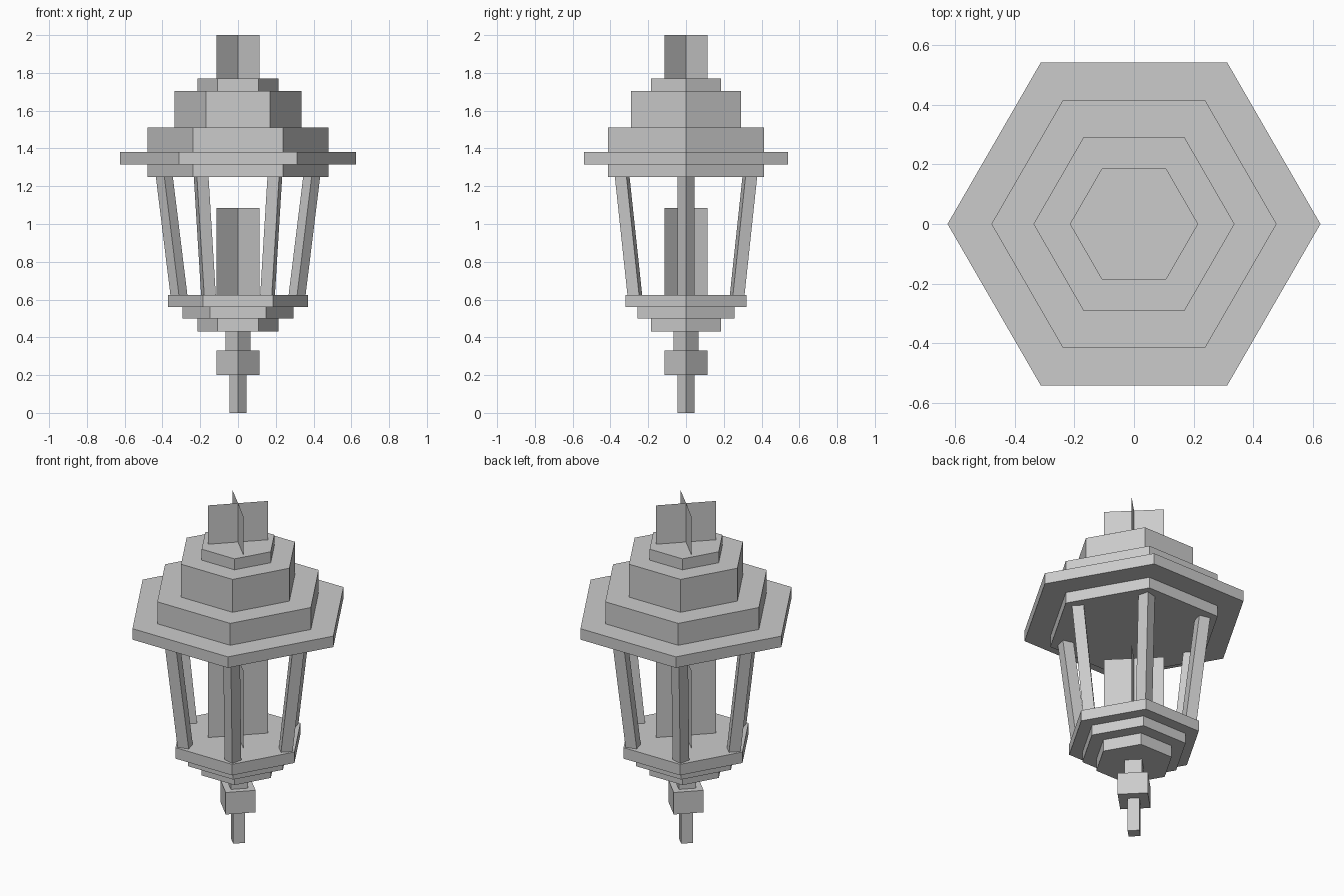
import bpy, bmesh
from math import cos, sin, pi, tau

cube = bpy.data.objects.get("Cube")
if cube:
    bpy.data.objects.remove(cube, do_unlink=True)

metal = bpy.data.materials.new("grey_metal")
metal.use_nodes = True
GREY = (0.6, 0.6, 0.6, 1)
metal.diffuse_color = GREY
metal.node_tree.nodes["Principled BSDF"].inputs["Base Color"].default_value = GREY


def finish(name, bm):
    mesh = bpy.data.meshes.new(name)
    bm.to_mesh(mesh)
    bm.free()
    mesh.materials.append(metal)
    obj = bpy.data.objects.new(name, mesh)
    bpy.context.collection.objects.link(obj)
    return obj


def prism(name, sides, radius, z0, z1, base=(0, 0), top=(0, 0), turn=0):
    """Upright or leaning prism with level ends and a corner at angle turn."""
    bm = bmesh.new()
    rings = []
    for z, (cx, cy) in ((z0, base), (z1, top)):
        angles = [turn + tau * i / sides for i in range(sides)]
        rings.append([bm.verts.new((cx + radius * cos(a), cy + radius * sin(a), z))
                      for a in angles])
    low, high = rings
    bm.faces.new(low[::-1])
    bm.faces.new(high)
    for i in range(sides):
        j = (i + 1) % sides
        bm.faces.new((low[i], low[j], high[j], high[i]))
    return finish(name, bm)


def crossed_sheets(name, reach, z0, z1):
    """Two thin upright sheets crossing on the axis, set diagonally."""
    bm = bmesh.new()
    for s in (1, -1):
        corners = ((-reach, z0), (reach, z0), (reach, z1), (-reach, z1))
        bm.faces.new([bm.verts.new((x, s * x, z)) for x, z in corners])
    return finish(name, bm)


# Square stem under the lantern
prism("stem_tip", 4, 0.045, 0, 0.2)
prism("stem_block", 4, 0.115, 0.2, 0.33)
prism("stem_neck", 4, 0.067, 0.33, 0.43)

# Stepped hexagonal base
prism("base_lower", 6, 0.215, 0.43, 0.5)
prism("base_middle", 6, 0.295, 0.5, 0.56)
prism("base_tray", 6, 0.37, 0.56, 0.625)

# Six leaning posts at the corners
for i in range(6):
    a = i * pi / 3
    prism(f"post_{i + 1}", 4, 0.045, 0.625, 1.25, turn=a,
          base=(0.313 * cos(a), 0.313 * sin(a)),
          top=(0.39 * cos(a), 0.39 * sin(a)))

# Stepped hexagonal roof
prism("roof_frame", 6, 0.478, 1.25, 1.315)
prism("roof_brim", 6, 0.625, 1.315, 1.38)
prism("roof_lower", 6, 0.478, 1.38, 1.51)
prism("roof_upper", 6, 0.337, 1.51, 1.705)
prism("roof_cap", 6, 0.215, 1.705, 1.77)

# Flame inside and finial on top
crossed_sheets("flame", 0.115, 0.625, 1.085)
crossed_sheets("finial", 0.115, 1.77, 2)
